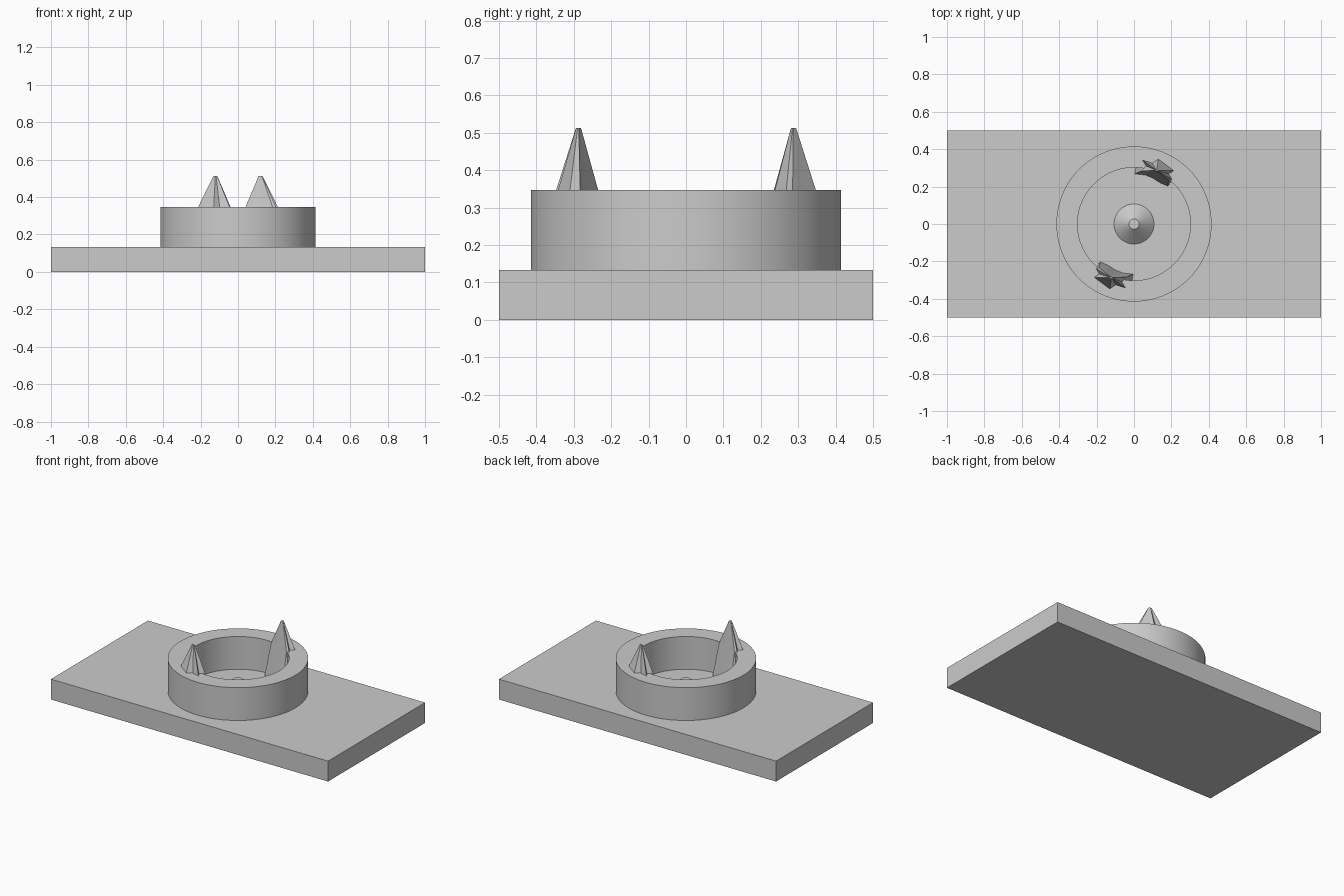
import bpy, bmesh, math

if "Cube" in bpy.data.objects:
    bpy.data.objects.remove(bpy.data.objects["Cube"], do_unlink=True)

GREY = (0.6, 0.6, 0.6, 1)
grey = bpy.data.materials.new("plain grey")
grey.use_nodes = True
grey.diffuse_color = GREY
grey.node_tree.nodes["Principled BSDF"].inputs["Base Color"].default_value = GREY

PLATE_TOP, RIM_TOP, TIP = 0.133, 0.347, 0.513


def finish(name, bm, smooth=False):
    bmesh.ops.recalc_face_normals(bm, faces=bm.faces)
    mesh = bpy.data.meshes.new(name)
    bm.to_mesh(mesh)
    bm.free()
    mesh.materials.append(grey)
    obj = bpy.data.objects.new(name, mesh)
    bpy.context.collection.objects.link(obj)
    if smooth:
        bpy.ops.object.select_all(action='DESELECT')
        obj.select_set(True)
        bpy.context.view_layer.objects.active = obj
        bpy.ops.object.shade_smooth_by_angle(angle=math.radians(30))
    return obj


def loft(bm, rings, closed=False):
    """Skin a stack of vertex rings; cap the ends unless the stack is closed."""
    rows = [[bm.verts.new(p) for p in ring] for ring in rings]
    count = len(rows[0])
    pairs = list(zip(rows, rows[1:])) + ([(rows[-1], rows[0])] if closed else [])
    for low, high in pairs:
        for i in range(count):
            j = (i + 1) % count
            bm.faces.new((low[i], low[j], high[j], high[i]))
    if not closed:
        bm.faces.new(rows[0])
        bm.faces.new(rows[-1])


def circle(radius, z, sides=96):
    turns = [math.tau * i / sides for i in range(sides)]
    return [(radius * math.cos(a), radius * math.sin(a), z) for a in turns]


# Rectangular base plate
bm = bmesh.new()
bmesh.ops.create_cube(bm, size=1)
bmesh.ops.scale(bm, vec=(2, 1, PLATE_TOP), verts=bm.verts)
bmesh.ops.translate(bm, vec=(0, 0, PLATE_TOP / 2), verts=bm.verts)
finish("base_plate", bm)

# Round collar with an open well
bm = bmesh.new()
loft(bm, [circle(0.415, PLATE_TOP), circle(0.415, RIM_TOP),
          circle(0.302, RIM_TOP), circle(0.302, PLATE_TOP)], closed=True)
finish("collar", bm, smooth=True)

# Blunt cone in the middle of the well
bm = bmesh.new()
loft(bm, [circle(0.107, PLATE_TOP), circle(0.028, 0.208)])
finish("centre_cone", bm, smooth=True)

# Fluted spikes: a foot on the well floor, a star section at the rim, a small tip
foot = [(0.01, 0.30), (0.005, 0.268), (0.06, 0.262), (0.10, 0.246), (0.14, 0.22),
        (0.18, 0.203), (0.20, 0.225), (0.19, 0.26), (0.20, 0.28), (0.16, 0.31),
        (0.13, 0.33), (0.09, 0.32), (0.05, 0.33)]
star = [(0.065, 0.31), (0.04, 0.283), (0.08, 0.278), (0.11, 0.268), (0.145, 0.253),
        (0.185, 0.235), (0.203, 0.238), (0.185, 0.268), (0.213, 0.285), (0.17, 0.317),
        (0.13, 0.347), (0.098, 0.325), (0.045, 0.342)]
centre = (0.12, 0.287)
tip = [tuple(c + 0.12 * (v - c) for v, c in zip(p, centre)) for p in star]

for name, sign in (("back_spike", 1), ("front_spike", -1)):
    bm = bmesh.new()
    loft(bm, [[(sign * x, sign * y, z) for x, y in ring]
              for ring, z in ((foot, PLATE_TOP), (star, RIM_TOP), (tip, TIP))])
    finish(name, bm)
